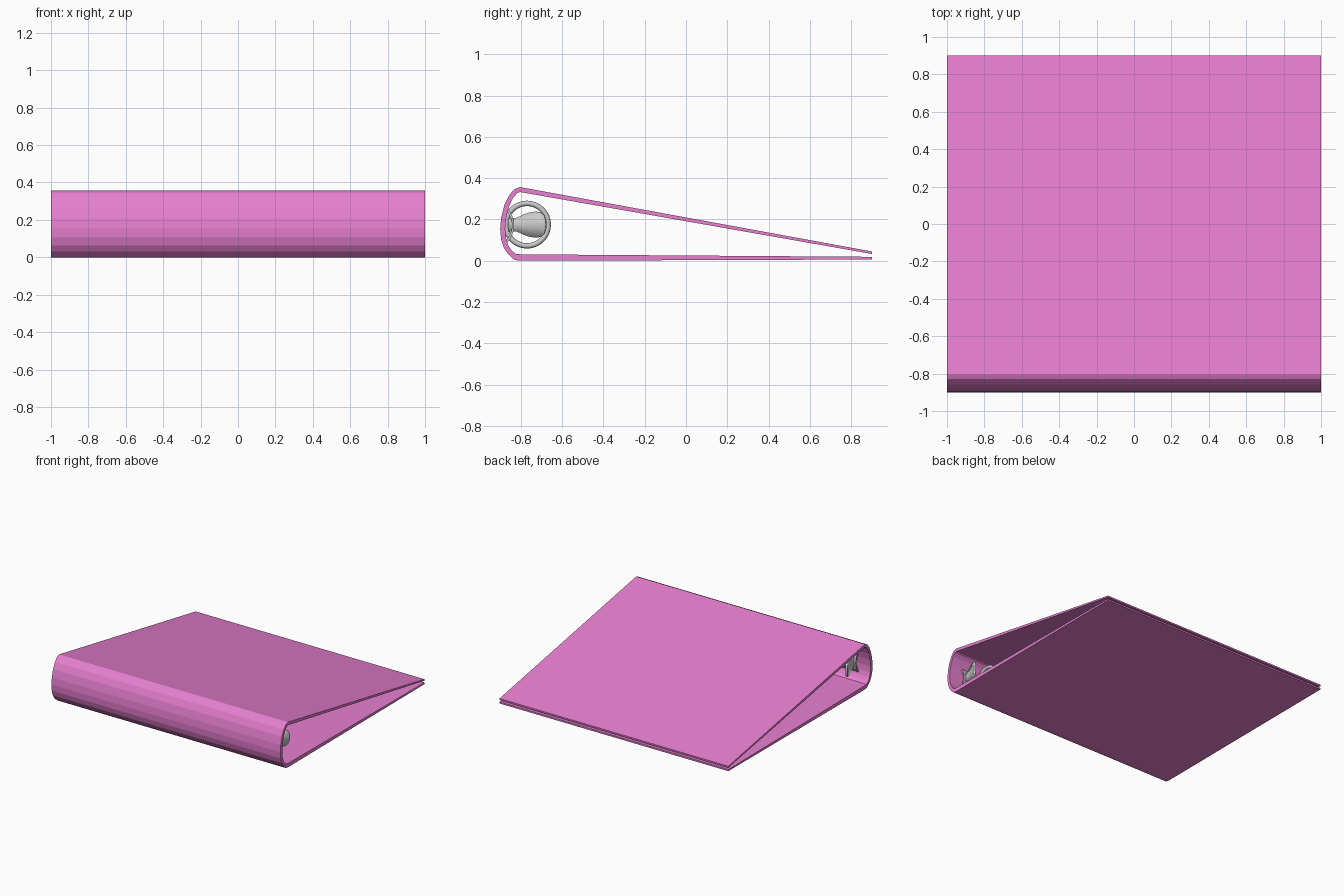
import bpy, bmesh, math
from mathutils import Vector

if "Cube" in bpy.data.objects:
    bpy.data.objects.remove(bpy.data.objects["Cube"])


def extrude_profile(name, pts, x0, x1):
    """Closed (y, z) profile extruded along x."""
    bm = bmesh.new()
    face = bm.faces.new([bm.verts.new((x0, y, z)) for y, z in pts])
    new = bmesh.ops.extrude_face_region(bm, geom=[face])["geom"]
    verts = [v for v in new if isinstance(v, bmesh.types.BMVert)]
    bmesh.ops.translate(bm, verts=verts, vec=Vector((x1 - x0, 0, 0)))
    bmesh.ops.recalc_face_normals(bm, faces=bm.faces)
    me = bpy.data.meshes.new(name)
    bm.to_mesh(me)
    bm.free()
    ob = bpy.data.objects.new(name, me)
    bpy.context.collection.objects.link(ob)
    return ob


def smooth(ob, angle=40):
    bpy.ops.object.select_all(action='DESELECT')
    ob.select_set(True)
    bpy.context.view_layer.objects.active = ob
    bpy.ops.object.shade_smooth_by_angle(angle=math.radians(angle))


# Cover: top board, faceted spine and bottom board in one folded sheet
outer = [(0.90, 0.045), (-0.805, 0.357), (-0.83, 0.347), (-0.857, 0.318),
         (-0.88, 0.27), (-0.895, 0.21), (-0.90, 0.155), (-0.896, 0.105),
         (-0.882, 0.062), (-0.86, 0.03), (-0.83, 0.004), (-0.80, 0.0), (0.90, 0.006)]
inner = [(0.90, 0.019), (-0.80, 0.031), (-0.825, 0.033), (-0.845, 0.05),
         (-0.861, 0.075), (-0.872, 0.11), (-0.876, 0.155), (-0.871, 0.207),
         (-0.858, 0.26), (-0.838, 0.305), (-0.818, 0.327), (-0.805, 0.333), (0.90, 0.033)]
cover = extrude_profile("binder_cover", outer + inner, -1, 1)
mat = bpy.data.materials.new("cover_pink")
mat.diffuse_color = (0.8, 0.215, 0.63, 1)
mat.use_nodes = True
mat.node_tree.nodes["Principled BSDF"].inputs["Base Color"].default_value = mat.diffuse_color
cover.data.materials.append(mat)

# Arched metal rail along the inside of the spine
N = 10
arch = []
for dy, h, order in ((0.0, 0.092, range(N + 1)), (-0.01, 0.084, range(N, -1, -1))):
    for i in order:
        t = -1 + 2 * i / N
        arch.append((-0.872 + dy + 0.04 * (1 - t * t), 0.172 + h * t))
rail = extrude_profile("spine_rail", arch, -0.9, 0.9)
smooth(rail)

# Three binder rings
for i, x in enumerate((-0.74, 0, 0.74)):
    bpy.ops.mesh.primitive_torus_add(location=(x, -0.77, 0.175), rotation=(0, math.pi / 2, 0),
                                     major_radius=0.103, minor_radius=0.013,
                                     major_segments=32, minor_segments=10)
    ring = bpy.context.object
    ring.name = f"ring_{i + 1}"
    smooth(ring)

# Opening lever at each end: narrow neck widening to a rounded, outward curving tab
half = [(-0.862, 0.033), (-0.82, 0.033), (-0.79, 0.047), (-0.76, 0.058), (-0.73, 0.063),
        (-0.705, 0.06), (-0.688, 0.045), (-0.68, 0.02)]
for side, s in (("left", -1), ("right", 1)):
    bm = bmesh.new()
    rows = []
    for y, w in half:
        u = (y + 0.862) / 0.18
        x = s * (0.875 + 0.05 * u * u)
        rows.append([bm.verts.new((x, y, 0.175 + w * k)) for k in (-1, 0, 1)])
    for a, b in zip(rows, rows[1:]):
        for k in range(2):
            bm.faces.new((a[k], b[k], b[k + 1], a[k + 1]))
    bmesh.ops.recalc_face_normals(bm, faces=bm.faces)
    me = bpy.data.meshes.new(f"{side}_lever")
    bm.to_mesh(me)
    bm.free()
    lever = bpy.data.objects.new(f"{side}_lever", me)
    bpy.context.collection.objects.link(lever)
    sol = lever.modifiers.new("thickness", 'SOLIDIFY')
    sol.thickness = 0.014
    sol.offset = 0
    smooth(lever)
